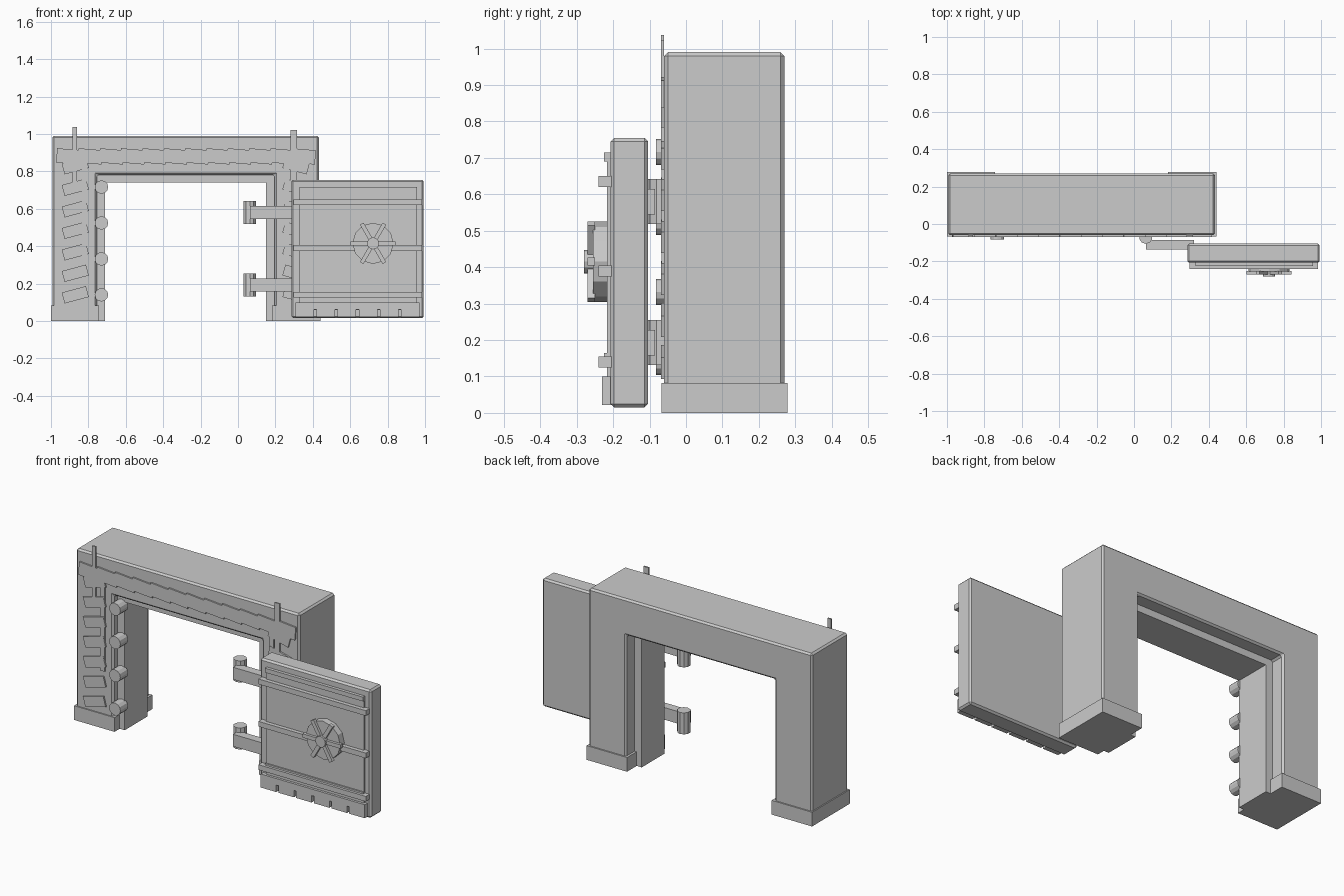
import bpy, bmesh, math
from mathutils import Matrix, Vector

if "Cube" in bpy.data.objects:
    bpy.data.objects.remove(bpy.data.objects["Cube"])

grey = bpy.data.materials.new("plain grey")
grey.diffuse_color = (0.6, 0.6, 0.6, 1)
grey.use_nodes = True
grey.node_tree.nodes["Principled BSDF"].inputs["Base Color"].default_value = grey.diffuse_color


def finish(bm, name, bevel=0):
    bmesh.ops.recalc_face_normals(bm, faces=bm.faces[:])
    me = bpy.data.meshes.new(name)
    bm.to_mesh(me)
    bm.free()
    me.materials.append(grey)
    ob = bpy.data.objects.new(name, me)
    bpy.context.collection.objects.link(ob)
    if bevel:
        m = ob.modifiers.new("bevel", "BEVEL")
        m.width = bevel
        m.segments = 1
    return ob


def box(name, x, y, z, bevel=0, tilt=0):
    """Box from (min, max) ranges, tilted about y through its centre."""
    bm = bmesh.new()
    size = [r[1] - r[0] for r in (x, y, z)]
    mid = Vector([(r[0] + r[1]) / 2 for r in (x, y, z)])
    mat = Matrix.Translation(mid) @ Matrix.Rotation(math.radians(tilt), 4, "Y") @ Matrix.Diagonal((*size, 1))
    bmesh.ops.create_cube(bm, size=1, matrix=mat)
    return finish(bm, name, bevel)


def cylinder(name, centre, r, depth, sides, axis="Z"):
    bm = bmesh.new()
    rot = Matrix.Rotation(math.pi / 2, 4, "X") if axis == "Y" else Matrix()
    bmesh.ops.create_cone(bm, cap_ends=True, segments=sides, radius1=r, radius2=r,
                          depth=depth, matrix=Matrix.Translation(centre) @ rot)
    return finish(bm, name)


def portal(name, xo, zo, xi, zi, y, bevel=0):
    """Upside-down U profile extruded along y."""
    pts = [(xo[0], 0), (xo[0], zo), (xo[1], zo), (xo[1], 0),
           (xi[1], 0), (xi[1], zi), (xi[0], zi), (xi[0], 0)]
    bm = bmesh.new()
    f = bm.faces.new([bm.verts.new((px, y[0], pz)) for px, pz in pts])
    ext = bmesh.ops.extrude_face_region(bm, geom=[f])
    bmesh.ops.translate(bm, vec=(0, y[1] - y[0], 0),
                        verts=[v for v in ext["geom"] if isinstance(v, bmesh.types.BMVert)])
    return finish(bm, name, bevel)


# Doorway with inner lip and plinths
portal("door_frame", (-0.993, 0.433), 0.99, (-0.755, 0.195), 0.78, (-0.06, 0.27), 0.01)
portal("inner_lip", (-0.77, 0.21), 0.795, (-0.71, 0.15), 0.74, (-0.02, 0.19))
box("left_plinth", (-1.0, -0.742), (-0.067, 0.278), (0, 0.082))
box("right_plinth", (0.182, 0.44), (-0.067, 0.278), (0, 0.082))

# Painted stripe plates across the lintel
for i in range(12):
    cx = -0.905 + i * 0.114
    box(f"lintel_stripe_{i}", (cx - 0.065, cx + 0.065), (-0.069, -0.055),
        (0.842, 0.918), tilt=5)
# Tilted stripe plates down both posts, mirrored about the doorway middle
for side, name in ((-1, "left"), (1, "right")):
    for i in range(7):
        cx, cz = -0.28 + side * 0.59, 0.14 + i * 0.115
        box(f"{name}_stripe_{i}", (cx - 0.067, cx + 0.067), (-0.069, -0.055),
            (cz - 0.03, cz + 0.03), tilt=side * 15)
    cx = -0.28 + side * 0.54
    box(f"{name}_stripe_edge", (cx - 0.014, cx + 0.014), (-0.067, -0.055), (0.33, 0.82))
box("left_upright_strip", (-0.885, -0.862), (-0.069, -0.06), (0.72, 1.037))
box("right_upright_strip", (0.281, 0.315), (-0.069, -0.06), (0.74, 1.022))

# Locking bolts on the left jamb
for i in range(4):
    cylinder(f"locking_bolt_{i}", (-0.73, -0.047, 0.14 + i * 0.192), 0.036, 0.07, 12, "Y")

# Open door slab and its front panel
box("door_slab", (0.285, 0.993), (-0.207, -0.104), (0.015, 0.755), 0.01)
box("door_panel", (0.33, 0.956), (-0.217, -0.2), (0.06, 0.715))
for n, z in (("top", (0.69, 0.715)), ("bottom", (0.125, 0.165))):
    box(f"panel_{n}_bar", (0.33, 0.956), (-0.225, -0.21), z)
for i, z in enumerate((0.14, 0.39, 0.635)):
    box(f"door_strap_{i}", (0.298, 0.985), (-0.24, -0.2), (z - 0.015, z + 0.015))
# Skirt plates along the bottom of the door
for i in range(6):
    a, b = 0.30 + i * 0.113, 0.30 + (i + 1) * 0.113
    box(f"skirt_plate_{i}", (a + 0.007, b - 0.007), (-0.231, -0.2), (0.022, 0.062))
box("skirt_band", (0.307, 0.971), (-0.231, -0.2), (0.062, 0.1))

# Hand wheel
cx, cz = 0.722, 0.415
cylinder("wheel_disc", (cx, -0.232, cz), 0.11, 0.046, 12, "Y")
for i in range(3):
    box(f"wheel_spoke_{i}", (cx - 0.121, cx + 0.121), (-0.27, -0.25),
        (cz - 0.011, cz + 0.011), tilt=i * 60)
cylinder("wheel_hub", (cx, -0.255, cz), 0.032, 0.05, 12, "Y")

# Hinges
for n, z in (("lower", 0.193), ("upper", 0.58)):
    cylinder(f"{n}_hinge_pin", (0.063, -0.07, z), 0.036, 0.124, 10)
    box(f"{n}_hinge_arm", (0.063, 0.32), (-0.136, -0.085), (z - 0.035, z + 0.035))
